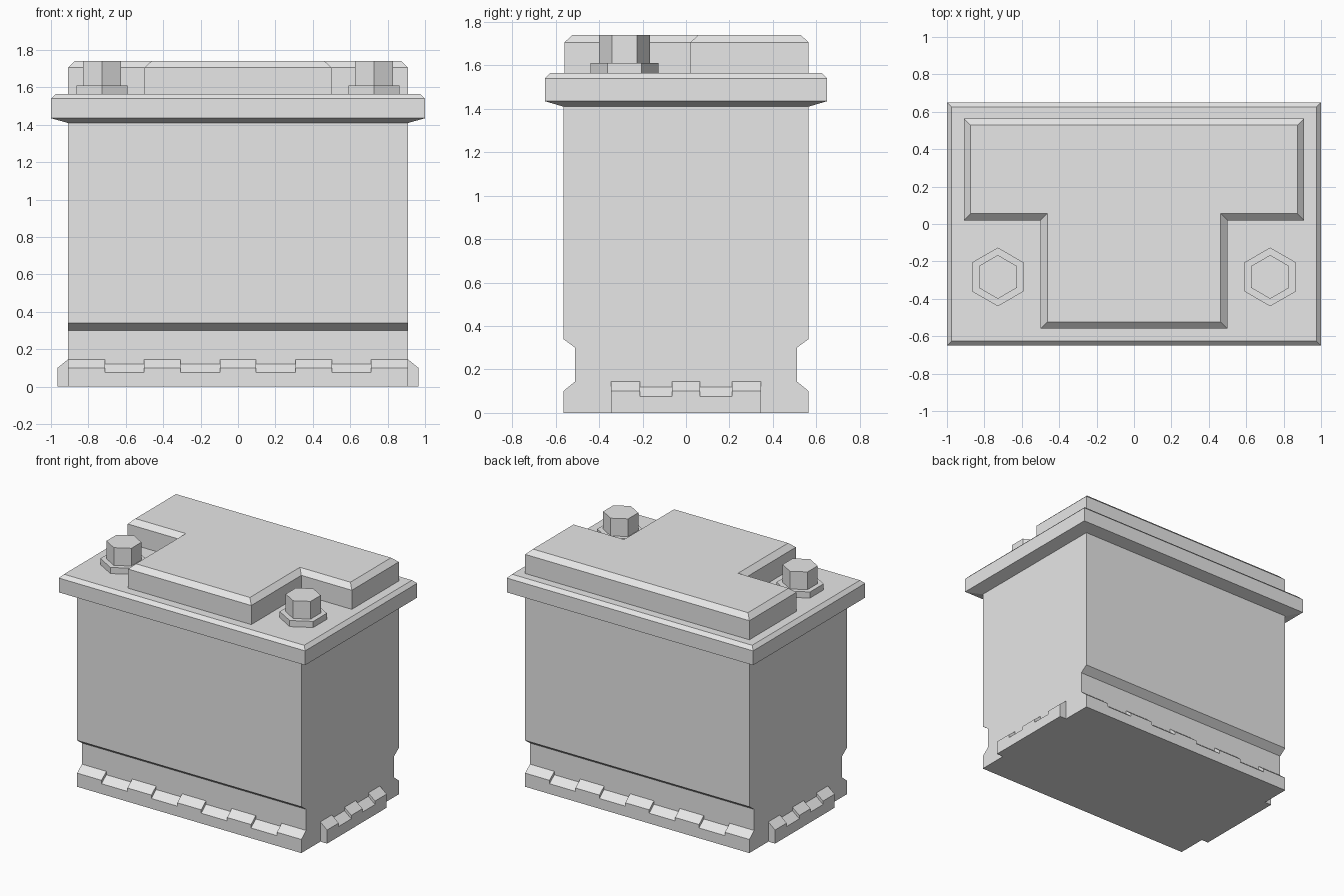
import bpy, bmesh, math
from mathutils import Matrix, Vector

cube = bpy.data.objects.get("Cube")
if cube:
    bpy.data.objects.remove(cube, do_unlink=True)

grey = bpy.data.materials.new("plain grey")
grey.use_nodes = True
COLOUR = (0.8, 0.8, 0.8, 1)
grey.diffuse_color = COLOUR
grey.node_tree.nodes["Principled BSDF"].inputs["Base Color"].default_value = COLOUR


def loft(name, rings):
    """Skin a list of equal closed rings and cap both ends."""
    bm = bmesh.new()
    loops = [[bm.verts.new(p) for p in ring] for ring in rings]
    for a, b in zip(loops, loops[1:]):
        for i in range(len(a)):
            j = (i + 1) % len(a)
            bm.faces.new((a[i], a[j], b[j], b[i]))
    bm.faces.new(loops[0])
    bm.faces.new(loops[-1])
    bmesh.ops.recalc_face_normals(bm, faces=bm.faces)
    mesh = bpy.data.meshes.new(name)
    bm.to_mesh(mesh)
    bm.free()
    mesh.materials.append(grey)
    obj = bpy.data.objects.new(name, mesh)
    bpy.context.collection.objects.link(obj)
    return obj


def rect(x, y, z):
    return [(-x, -y, z), (x, -y, z), (x, y, z), (-x, y, z)]


def hexagon(cx, cy, r, z):
    return [(cx + r * math.sin(k * math.pi / 3), cy + r * math.cos(k * math.pi / 3), z)
            for k in range(6)]


def notched_rail(name, half, count, inner, angle):
    """Ledge with a sloped top, alternating high teeth and low notches."""
    outer, step, slant = inner + 0.055, 2 * half / count, 0.004
    rings = []
    for k in range(count):
        drop = 0.025 * (k % 2)
        lean = -slant if k % 2 else slant
        start, end = -half + k * step, -half + (k + 1) * step
        start += lean if k > 0 else 0
        end -= lean if k < count - 1 else 0
        # high tooth tops are narrower than the notch openings
        for x in (start, end):
            rings.append([(x, -inner, 0), (x, -outer, 0),
                          (x, -outer, 0.1 - drop), (x, -inner, 0.145 - drop)])
    # order each pair of rings along the rail
    rings.sort(key=lambda ring: ring[0][0])
    for i in range(1, len(rings) - 1, 2):
        a, b = rings[i], rings[i + 1]
        if (a[2][2] > b[2][2]) == (i % 4 == 3):
            rings[i], rings[i + 1] = b, a
    spin = Matrix.Rotation(angle, 3, 'Z')
    return loft(name, [[spin @ Vector(p) for p in ring] for ring in rings])


# Case, waisted near the foot on front and back
loft("case", [rect(0.91, y, z) for y, z in
              ((0.51, 0), (0.51, 0.3), (0.565, 0.34), (0.565, 1.41))])

# Hold-down rails around the foot
for name, half, count, inner, angle in (
        ("front_rail", 0.91, 9, 0.51, 0), ("back_rail", 0.91, 9, 0.51, math.pi),
        ("left_rail", 0.345, 5, 0.91, math.pi / 2),
        ("right_rail", 0.345, 5, 0.91, -math.pi / 2)):
    notched_rail(name, half, count, inner, angle)

# Overhanging lid with chamfered edges
loft("lid", [rect(0.91, 0.565, 1.41), rect(1, 0.65, 1.435),
             rect(1, 0.65, 1.54), rect(0.975, 0.625, 1.565)])


# T-shaped raised cover
def tee(inset, z):
    bar, stem = 0.91 - inset, 0.5 - inset
    front, step, back = -0.56 + inset, 0.02 + inset, 0.565 - inset
    return [(-stem, front, z), (stem, front, z), (stem, step, z), (bar, step, z),
            (bar, back, z), (-bar, back, z), (-bar, step, z), (-stem, step, z)]


loft("raised_cover", [tee(0, 1.565), tee(0, 1.705), tee(0.037, 1.74)])

# Hexagonal terminals on flanges
for side, x in (("left", 0.728), ("right", -0.728)):
    loft(side + "_terminal_flange", [hexagon(x, -0.283, 0.157, z) for z in (1.565, 1.61)])
    loft(side + "_terminal_post", [hexagon(x, -0.283, 0.117, z) for z in (1.61, 1.74)])
